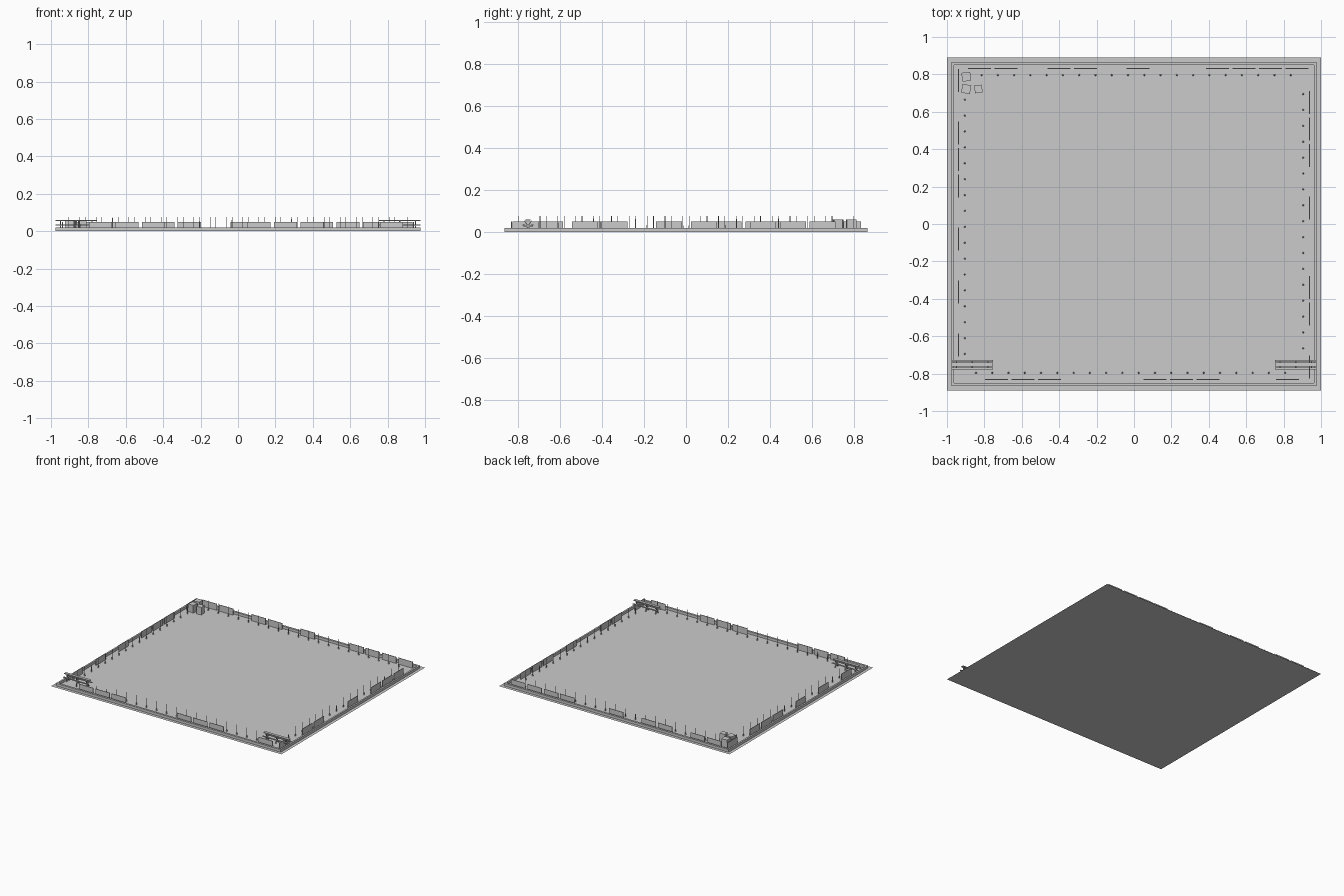
import bpy, bmesh, math
from mathutils import Matrix, Vector

if "Cube" in bpy.data.objects:
    bpy.data.objects.remove(bpy.data.objects["Cube"])

grey = bpy.data.materials.new("light grey")
grey.diffuse_color = (0.6, 0.6, 0.6, 1)
grey.use_nodes = True
grey.node_tree.nodes["Principled BSDF"].inputs["Base Color"].default_value = grey.diffuse_color


def finish(name, bm):
    mesh = bpy.data.meshes.new(name)
    bm.to_mesh(mesh)
    bm.free()
    mesh.materials.append(grey)
    obj = bpy.data.objects.new(name, mesh)
    bpy.context.collection.objects.link(obj)
    return obj


def box(bm, center, size, rot=Matrix.Identity(4)):
    m = Matrix.Translation(Vector(center)) @ rot @ Matrix.Diagonal((*size, 1))
    bmesh.ops.create_cube(bm, size=1, matrix=m)


def cone(bm, x, y, z0, z1, r0, r1, sides=6):
    bmesh.ops.create_cone(bm, cap_ends=True, segments=sides, radius1=r0, radius2=r1,
                          depth=z1 - z0, matrix=Matrix.Translation((x, y, (z0 + z1) / 2)))


# Flat ground sheet
bm = bmesh.new()
bmesh.ops.create_grid(bm, x_segments=1, y_segments=1, size=1,
                      matrix=Matrix.Diagonal((1, 0.89, 1, 1)))
finish("ground", bm)

# Low kerb running round the ground
bm = bmesh.new()
for s in (-1, 1):
    box(bm, (0, s * 0.857, 0.01), (1.95, 0.016, 0.02))
    box(bm, (s * 0.969, 0, 0.01), (0.013, 1.698, 0.02))
finish("kerb", bm)

# Broken rows of thin upright boards just inside the kerb
PITCH, LENGTH, THICK, TOP = 0.1415, 0.123, 0.004, 0.05
bm = bmesh.new()
for y, start, slots in ((0.832, -0.888, (0, 1, 3, 4, 6, 9, 10, 11, 12)),
                        (-0.831, -0.797, (0, 1, 2, 6, 7, 8, 11))):
    for k in slots:
        box(bm, (start + k * PITCH + LENGTH / 2, y, TOP / 2), (LENGTH, THICK, TOP))
for x, start, slots in ((-0.938, 0.83, (0, 2, 3, 4, 6, 8, 10)),
                        (0.938, 0.712, (0, 1, 2, 4, 7, 8, 10))):
    for k in slots:
        box(bm, (x, start - k * PITCH - LENGTH / 2, TOP / 2), (THICK, LENGTH, TOP))
finish("boards", bm)

# Slim posts with flared feet in a rectangle inside the boards
bm = bmesh.new()
spots = []
for s in (-1, 1):
    spots += [(-0.83 + 0.087 * i + s * 0.015, s * 0.796) for i in range(20)]
    spots += [(s * 0.904, -0.68 + 0.085 * i + s * 0.015) for i in range(17)]
for x, y in spots:
    cone(bm, x, y, 0, 0.02, 0.005, 0.002)
    cone(bm, x, y, 0.02, 0.076, 0.002, 0.0015)
finish("posts", bm)

# Long tables with a bench on each side and crossed legs
for side, s in (("left", -1), ("right", 1)):
    bm = bmesh.new()
    cx, cy, length = s * 0.865, -0.752, 0.22
    box(bm, (cx, cy, 0.057), (length, 0.022, 0.006))
    for t in (-1, 1):
        box(bm, (cx, cy + t * 0.02, 0.033), (length, 0.011, 0.005))
    for end in (-0.085, 0, 0.085):
        box(bm, (cx + end, cy, 0.03), (0.006, 0.045, 0.005))
        for t in (-1, 1):
            box(bm, (cx + end, cy, 0.028), (0.006, 0.005, 0.062),
                Matrix.Rotation(t * math.radians(32), 4, 'X'))
    finish(side + "_table", bm)

# Group of crates in the back left corner, each slightly turned
bm = bmesh.new()
for x, y, size, turn in ((-0.897, 0.787, 0.047, 6), (-0.897, 0.722, 0.047, -10),
                         (-0.832, 0.722, 0.041, 8)):
    rot = Matrix.Rotation(math.radians(turn), 4, 'Z')
    box(bm, (x, y, 0.03), (size, size, 0.06), rot)
finish("crates", bm)
